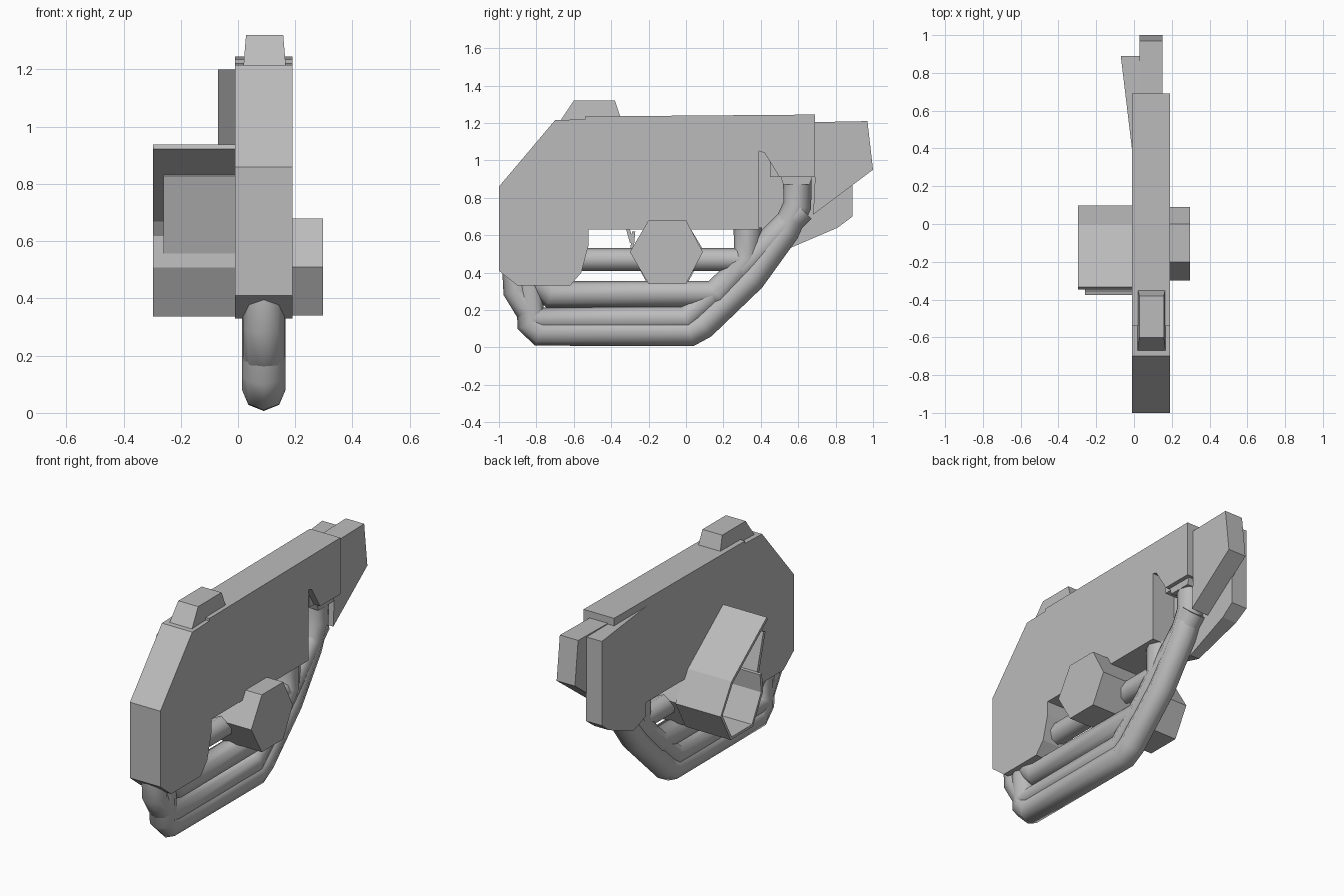
import bpy, bmesh
from mathutils import Vector

if "Cube" in bpy.data.objects:
    bpy.data.objects.remove(bpy.data.objects["Cube"])

grey = bpy.data.materials.new("plain grey")
grey.use_nodes = True
grey.diffuse_color = (0.5, 0.5, 0.5, 1)
grey.node_tree.nodes["Principled BSDF"].inputs["Base Color"].default_value = (0.5, 0.5, 0.5, 1)


def add_mesh(name, bm):
    bmesh.ops.recalc_face_normals(bm, faces=bm.faces)
    mesh = bpy.data.meshes.new(name)
    bm.to_mesh(mesh)
    bm.free()
    mesh.materials.append(grey)
    ob = bpy.data.objects.new(name, mesh)
    bpy.context.collection.objects.link(ob)
    return ob


def slab(name, profile, x0, x1):
    """Solid side profile (y, z) extruded across x."""
    bm = bmesh.new()
    face = bm.faces.new([bm.verts.new((x0, y, z)) for y, z in profile])
    new = bmesh.ops.extrude_face_region(bm, geom=[face])["geom"]
    for v in new:
        if isinstance(v, bmesh.types.BMVert):
            v.co.x = x1
    return add_mesh(name, bm)


def sheet(name, path, x0, x1, thickness):
    """Open folded sheet following a (y, z) path."""
    bm = bmesh.new()
    rows = [[bm.verts.new((x, y, z)) for x in (x0, x1)] for y, z in path]
    for a, b in zip(rows, rows[1:]):
        bm.faces.new((a[0], a[1], b[1], b[0]))
    ob = add_mesh(name, bm)
    mod = ob.modifiers.new("thickness", "SOLIDIFY")
    mod.thickness = thickness
    mod.offset = 0
    return ob


def pipe(name, path, radius, x=0.09):
    """Round pipe following a (y, z) path."""
    cu = bpy.data.curves.new(name, "CURVE")
    cu.dimensions = "3D"
    cu.bevel_depth = radius
    cu.bevel_resolution = 2
    cu.use_fill_caps = True
    sp = cu.splines.new("POLY")
    sp.points.add(len(path) - 1)
    for p, (y, z) in zip(sp.points, path):
        p.co = (x, y, z, 1)
    cu.materials.append(grey)
    ob = bpy.data.objects.new(name, cu)
    bpy.context.collection.objects.link(ob)
    return ob


# Main body with the opening cut out of its underside
slab("body", [(-1, .41), (-1, .86), (-.7, 1.215), (-.54, 1.22), (-.54, 1.235),
              (.69, 1.245), (.69, .91), (.5, .91), (.42, 1.04), (.39, 1.05),
              (.39, .63), (-.52, .63), (-.52, .55), (-.56, .4), (-.62, .33),
              (-.9, .33)], -.01, .19)

# Tapered block on top
block = slab("top_block", [(-.68, 1.2), (-.6, 1.32), (-.38, 1.32), (-.34, 1.2)], .018, .168)
for v in block.data.vertices:
    if v.co.z > 1.3:
        v.co.x += .01 if v.co.x < .09 else -.01

# Rear section
slab("rear_core", [(.45, 1.2), (.97, 1.21), (1, .95), (.68, .71), (.69, .91), (.45, .91)], .03, .15)
wedge = slab("rear_wedge", [(.39, 1.2), (.89, 1.2), (.89, .7), (.81, .64), (.53, .52), (.39, .55)], -.01, .035)
for v in wedge.data.vertices:
    if v.co.x < 0:
        v.co.x -= .12 * (v.co.y - .39)

# Hexagonal cap running through the opening
hexagon = [(.09, .51), (0, .68), (-.2, .68), (-.3, .51), (-.2, .34), (0, .34)]
slab("hex_cap", hexagon, .0, .297)

# Open channel and raised guard on the other side
sheet("side_channel", [(-.34, .93), (-.01, .675), (.09, .51), (0, .345),
                       (-.2, .345), (-.29, .51), (-.28, .62)], -.297, .0, .018)
sheet("channel_flap", [(-.365, .83), (-.29, .56)], -.26, .0, .02)

# Pipes under the body
pipe("outer_pipe", [(-.84, .4), (-.83, .13), (-.78, .08), (.02, .08), (.09, .12),
                    (.35, .37), (.53, .62), (.595, .76), (.595, .93)], .076)
pipe("middle_pipe", [(-.91, .42), (-.905, .3), (-.82, .15), (.0, .15),
                     (.34, .46), (.62, .74)], .073)
pipe("inner_pipe", [(-.84, .4), (-.72, .285), (.17, .285), (.33, .47), (.33, .64)], .076)
pipe("cross_pipe", [(-.56, .47), (.33, .47)], .062)

# Collar where the pipes enter the body
slab("pipe_collar", [(.5, .93), (.52, .87), (.66, .87), (.68, .93)], .03, .165)

# Smooth the pipes
for ob in bpy.context.scene.objects:
    if ob.type == "CURVE":
        for sp in ob.data.splines:
            sp.use_smooth = True
